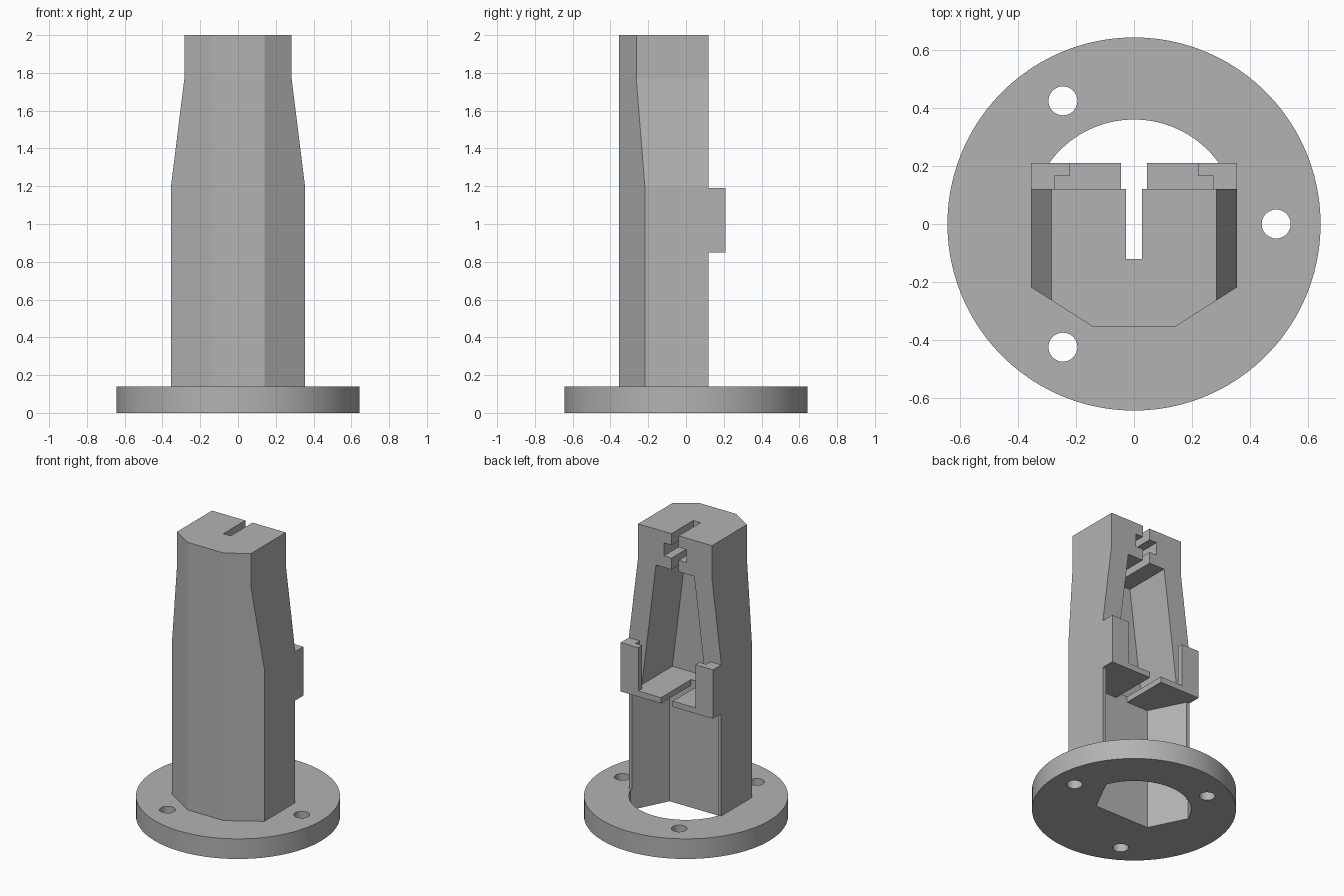
import bpy, bmesh, math

if "Cube" in bpy.data.objects:
    bpy.data.objects.remove(bpy.data.objects["Cube"])

grey = bpy.data.materials.new("plain grey")
grey.diffuse_color = (0.45, 0.45, 0.45, 1)
grey.use_nodes = True
grey.node_tree.nodes["Principled BSDF"].inputs["Base Color"].default_value = grey.diffuse_color


def prism(name, pts, lo, hi, axis="z"):
    """Extrude a 2D outline: (x, y) along z, or (x, z) along y."""
    bm = bmesh.new()
    put = (lambda p, t: (p[0], p[1], t)) if axis == "z" else (lambda p, t: (p[0], t, p[1]))
    face = bm.faces.new([bm.verts.new(put(p, lo)) for p in pts])
    top = bmesh.ops.extrude_face_region(bm, geom=[face])["geom"]
    shift = (0, 0, hi - lo) if axis == "z" else (0, hi - lo, 0)
    bmesh.ops.translate(bm, vec=shift, verts=[v for v in top if isinstance(v, bmesh.types.BMVert)])
    bmesh.ops.recalc_face_normals(bm, faces=bm.faces)
    me = bpy.data.meshes.new(name)
    bm.to_mesh(me)
    bm.free()
    me.materials.append(grey)
    ob = bpy.data.objects.new(name, me)
    bpy.context.collection.objects.link(ob)
    return ob


def rect(x0, x1, y0, y1):
    return [(x0, y0), (x1, y0), (x1, y1), (x0, y1)]


def arc(cx, cy, r, a0, a1, n):
    return [(cx + r * math.cos(a0 + (a1 - a0) * i / n), cy + r * math.sin(a0 + (a1 - a0) * i / n))
            for i in range(n)]


def cut(ob, cutters):
    for c in cutters:
        m = ob.modifiers.new("cut", "BOOLEAN")
        m.operation, m.solver, m.object = "DIFFERENCE", "EXACT", c
        bpy.context.view_layer.objects.active = ob
        bpy.ops.object.modifier_apply(modifier=m.name)


def smooth(ob):
    bpy.ops.object.select_all(action="DESELECT")
    ob.select_set(True)
    bpy.context.view_layer.objects.active = ob
    bpy.ops.object.shade_smooth_by_angle(angle=math.radians(25))


cutters = []


def cutter(*args):
    cutters.append(prism(*args))
    return cutters[-1]


# lower bore: trapezoid inside the tower, round at the open back
a = math.asin(0.13 / 0.36)
bore_pts = [(-0.21, -0.12), (0.21, -0.12)] + arc(0, 0, 0.36, a, math.pi - a, 40)
bore_pts.append((-0.36 * math.cos(a), 0.13))
bore = cutter("bore_cutter", bore_pts, -0.1, 0.85)

# round flange with three screw holes
flange = prism("flange", arc(0, 0, 0.643, 0, 2 * math.pi, 96), 0, 0.14)
holes = [cutter("screw_hole_cutter",
                arc(0.49 * math.cos(t), 0.49 * math.sin(t), 0.05, 0, 2 * math.pi, 32), -0.1, 0.3)
         for t in (0, 2 * math.pi / 3, 4 * math.pi / 3)]
cut(flange, [bore] + holes)
smooth(flange)

# tower with chamfered front corners
tower = prism("tower", [(-0.355, 0.12), (-0.355, -0.218), (-0.14, -0.355),
                        (0.14, -0.355), (0.355, -0.218), (0.355, 0.12)], 0.14, 2.0)
tapers = [cutter("taper_cutter", [(s * x, z) for x, z in
                 ((0.284, 2.1), (0.284, 1.77), (0.37, 1.078), (0.6, 1.078), (0.6, 2.1))],
                 -0.6, 0.6, "y") for s in (-1, 1)]

# tapered upper cavity, head slot and narrow slots, all open at the back
cavity = cutter("cavity_cutter", [(-0.255, 0.89), (0.255, 0.89), (0.147, 1.75), (-0.147, 1.75)],
                -0.215, 0.3, "y")
head_slot = cutter("head_slot_cutter", rect(-0.086, 0.086, 1.83, 1.92), -0.17, 0.3, "y")
top_slot = cutter("top_slot_cutter", rect(-0.028, 0.028, 1.7, 2.1), -0.12, 0.3, "y")
shelf_gap = cutter("shelf_gap_cutter", rect(-0.045, 0.045, 0.8, 0.95), -0.12, 0.3, "y")
cut(tower, tapers + [bore, cavity, head_slot, top_slot, shelf_gap])

# shelf ends and hooked clips on the back
for s, side in ((-1, "left"), (1, "right")):
    prism(side + "_shelf", [(s * x, y) for x, y in rect(0.045, 0.355, 0.12, 0.21)], 0.85, 0.89)
    prism(side + "_clip", [(s * x, y) for x, y in
          ((0.272, 0.12), (0.355, 0.12), (0.355, 0.21), (0.22, 0.21), (0.22, 0.167), (0.272, 0.167))],
          0.89, 1.19)

for c in cutters:
    bpy.data.objects.remove(c)
